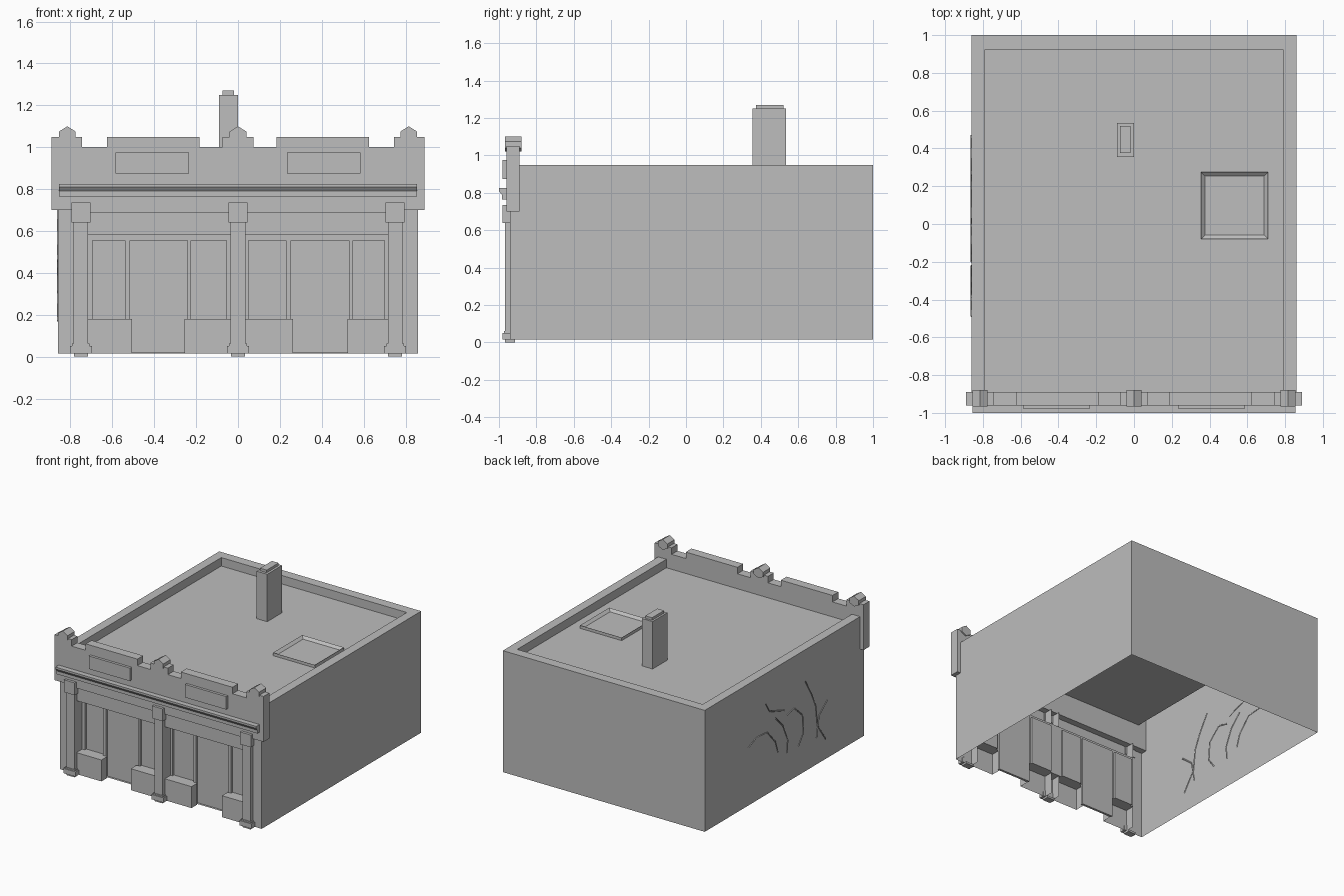
import bpy
import bmesh

if "Cube" in bpy.data.objects:
    bpy.data.objects.remove(bpy.data.objects["Cube"])

GREY = (0.51, 0.51, 0.51, 1)
stone = bpy.data.materials.new("plain_grey")
stone.use_nodes = True
stone.diffuse_color = GREY
stone.node_tree.nodes["Principled BSDF"].inputs["Base Color"].default_value = GREY

# Face corners of a box, by the side they close
SIDES = {"bottom": (0, 2, 3, 1), "top": (4, 5, 7, 6), "front": (0, 1, 5, 4),
         "back": (2, 6, 7, 3), "left": (1, 3, 7, 5), "right": (0, 4, 6, 2)}


def finish(name, bm):
    mesh = bpy.data.meshes.new(name)
    bm.to_mesh(mesh)
    bm.free()
    mesh.materials.append(stone)
    obj = bpy.data.objects.new(name, mesh)
    bpy.context.collection.objects.link(obj)
    return obj


def box(name, xs, ys, zs, leave_open=""):
    """Box between two limits on each axis, optionally with open sides."""
    bm = bmesh.new()
    v = [bm.verts.new((x, y, z)) for z in zs for y in ys for x in xs]
    for side, corners in SIDES.items():
        if side not in leave_open:
            bm.faces.new([v[i] for i in corners])
    return finish(name, bm)


def prism(name, outline, axis, start, end):
    """Closed outline in the plane across an axis, extruded along it."""
    bm = bmesh.new()
    place = (lambda a, b: (start, a, b)) if axis == "x" else (lambda a, b: (a, start, b))
    face = bm.faces.new([bm.verts.new(place(a, b)) for a, b in outline])
    new = bmesh.ops.extrude_face_region(bm, geom=[face], use_keep_orig=True)["geom"]
    shift = (end - start, 0, 0) if axis == "x" else (0, end - start, 0)
    bmesh.ops.translate(bm, vec=shift, verts=[g for g in new if isinstance(g, bmesh.types.BMVert)])
    bmesh.ops.recalc_face_normals(bm, faces=bm.faces)
    return finish(name, bm)


W, FRONT, BASE, TOP, ROOF = 0.86, -0.94, 0.015, 0.95, 0.885
INNER_X, INNER_Y, WINDOW_Y = 0.79, 0.925, -0.87

# Hollow body, open below, with a sunken roof behind a thick rim
bm = bmesh.new()
outer = [(-W, FRONT), (-W, 1), (W, 1), (W, FRONT)]
inner = [(-INNER_X, -0.9), (-INNER_X, INNER_Y), (INNER_X, INNER_Y), (INNER_X, -0.9)]
rings = [[bm.verts.new((x, y, z)) for x, y in ring]
         for ring, z in ((outer, BASE), (outer, TOP), (inner, TOP), (inner, ROOF))]
for low, high in zip(rings, rings[1:]):
    for i in range(3):
        bm.faces.new((low[i], low[i + 1], high[i + 1], high[i]))
bm.faces.new(rings[-1])
bmesh.ops.recalc_face_normals(bm, faces=bm.faces)
finish("building_shell", bm)

# Chimney and its cap
box("chimney", (-0.09, 0), (0.355, 0.535), (ROOF, 1.25), "bottom")
box("chimney_cap", (-0.075, -0.018), (0.375, 0.52), (1.25, 1.27), "bottom")

# Roof hatch with a raised curb
hatch = box("roof_hatch", (0.355, 0.71), (-0.08, 0.275), (ROOF, 0.908), "bottom")
bm = bmesh.new()
bm.from_mesh(hatch.data)
lid = max(bm.faces, key=lambda f: f.calc_center_median().z)
bmesh.ops.inset_region(bm, faces=[lid], thickness=0.03)
bmesh.ops.translate(bm, vec=(0, 0, -0.018), verts=lid.verts)
bm.to_mesh(hatch.data)
bm.free()

# Stepped parapet: half outline mirrored about the centre
half = [(0.04, 1.05), (0.075, 1.05), (0.075, 1.0), (0.185, 1.0), (0.185, 1.05),
        (0.625, 1.05), (0.625, 1.0), (0.745, 1.0), (0.745, 1.05), (0.89, 1.05), (0.89, 0.7)]
prism("parapet", half + [(-x, z) for x, z in reversed(half)], "y", -0.96, -0.89)
for label, cx in (("right", -0.815), ("middle", 0), ("left", 0.815)):
    finial = [(-0.04, 1.04), (0, 1.02), (0.04, 1.04), (0.04, 1.075), (0, 1.1), (-0.04, 1.075)]
    prism("parapet_finial_" + label, [(cx + x, z) for x, z in finial], "y", -0.967, -0.88)

# Blank panels, cornice and fascia
for label, s in (("right", -1), ("left", 1)):
    box("parapet_panel_" + label, sorted((s * 0.235, s * 0.585)), (-0.98, -0.96), (0.875, 0.975))
cornice = [(-0.95, 0.765), (-0.985, 0.765), (-0.985, 0.79), (-1, 0.81), (-1, 0.825), (-0.95, 0.825)]
prism("cornice", cornice, "x", -0.855, 0.855)
box("fascia", (-0.79, 0.79), (-0.955, FRONT), (0.685, 0.73))
box("shopfront_header", (-0.72, 0.72), (FRONT, WINDOW_Y), (0.58, 0.7), "back top")

# Wall piers and columns
for label, cx in (("right", -0.75), ("middle", 0), ("left", 0.75)):
    if cx:
        xs = sorted((0.718 * cx / abs(cx), W * cx / abs(cx)))
    else:
        xs = (-0.035, 0.035)
    box("pier_" + label, xs, (FRONT, WINDOW_Y), (BASE, 0.7), "back bottom top")
    box("column_" + label, (cx - 0.035, cx + 0.035), (-0.968, FRONT), (0.05, 0.65))
    box("column_capital_" + label, (cx - 0.045, cx + 0.045), (-0.98, -0.935), (0.64, 0.735))
    box("column_base_" + label, (cx - 0.052, cx + 0.052), (-0.98, -0.935), (BASE, 0.052))
    box("column_base_top_" + label, (cx - 0.042, cx + 0.042), (-0.974, -0.935), (0.052, 0.062))
    box("column_foot_" + label, (cx - 0.033, cx + 0.033), (-0.967, -0.915), (0, BASE))

# Low walls below the shop windows
for label, xs in (("right", (-0.718, -0.505)), ("middle", (-0.255, 0.262)), ("left", (0.522, 0.718))):
    box("window_base_" + label, xs, (FRONT, WINDOW_Y), (BASE, 0.18), "bottom back")

# Recessed panes with flat frames between them
panes = [("window", -0.695, -0.54), ("door", -0.515, -0.24), ("window", -0.225, -0.055),
         ("window", 0.05, 0.23), ("door", 0.253, 0.53), ("window", 0.55, 0.7)]
edge = -0.718
for n, (kind, x0, x1) in enumerate(panes + [("end", 0.718, 0.718)], 1):
    box(f"frame_post_{n}", (edge, x0), (WINDOW_Y, WINDOW_Y + 0.002), (0.18, 0.58))
    if kind != "end":
        z0 = 0.02 if kind == "door" else 0.18
        box(f"{kind}_pane_{n}", (x0, x1), (WINDOW_Y, WINDOW_Y + 0.018), (z0, 0.555), "front")
        box(f"frame_rail_{n}", (x0, x1), (WINDOW_Y, WINDOW_Y + 0.002), (0.555, 0.58))
    edge = x1

# Thin branching marks on the right side wall
strokes = [[(0.47, 0.46), (0.37, 0.5), (0.24, 0.49), (0.14, 0.38), (0.11, 0.29)],
           [(0.14, 0.56), (0.05, 0.47), (-0.01, 0.34), (0, 0.24)],
           [(0, 0.53), (-0.09, 0.55), (-0.19, 0.46), (-0.2, 0.32), (-0.14, 0.24)],
           [(-0.22, 0.71), (-0.3, 0.58), (-0.35, 0.47), (-0.37, 0.31), (-0.47, 0.17)],
           [(-0.49, 0.46), (-0.39, 0.38), (-0.36, 0.22)],
           [(0.26, 0.72), (0.21, 0.64), (0.03, 0.58)]]
curve = bpy.data.curves.new("wall_marks", "CURVE")
curve.dimensions = "3D"
curve.bevel_depth = 0.005
curve.bevel_resolution = 0
for stroke in strokes:
    line = curve.splines.new("POLY")
    line.points.add(len(stroke) - 1)
    for point, (y, z) in zip(line.points, stroke):
        point.co = (-W, y, z, 1)
curve.materials.append(stone)
bpy.context.collection.objects.link(bpy.data.objects.new("wall_marks", curve))
